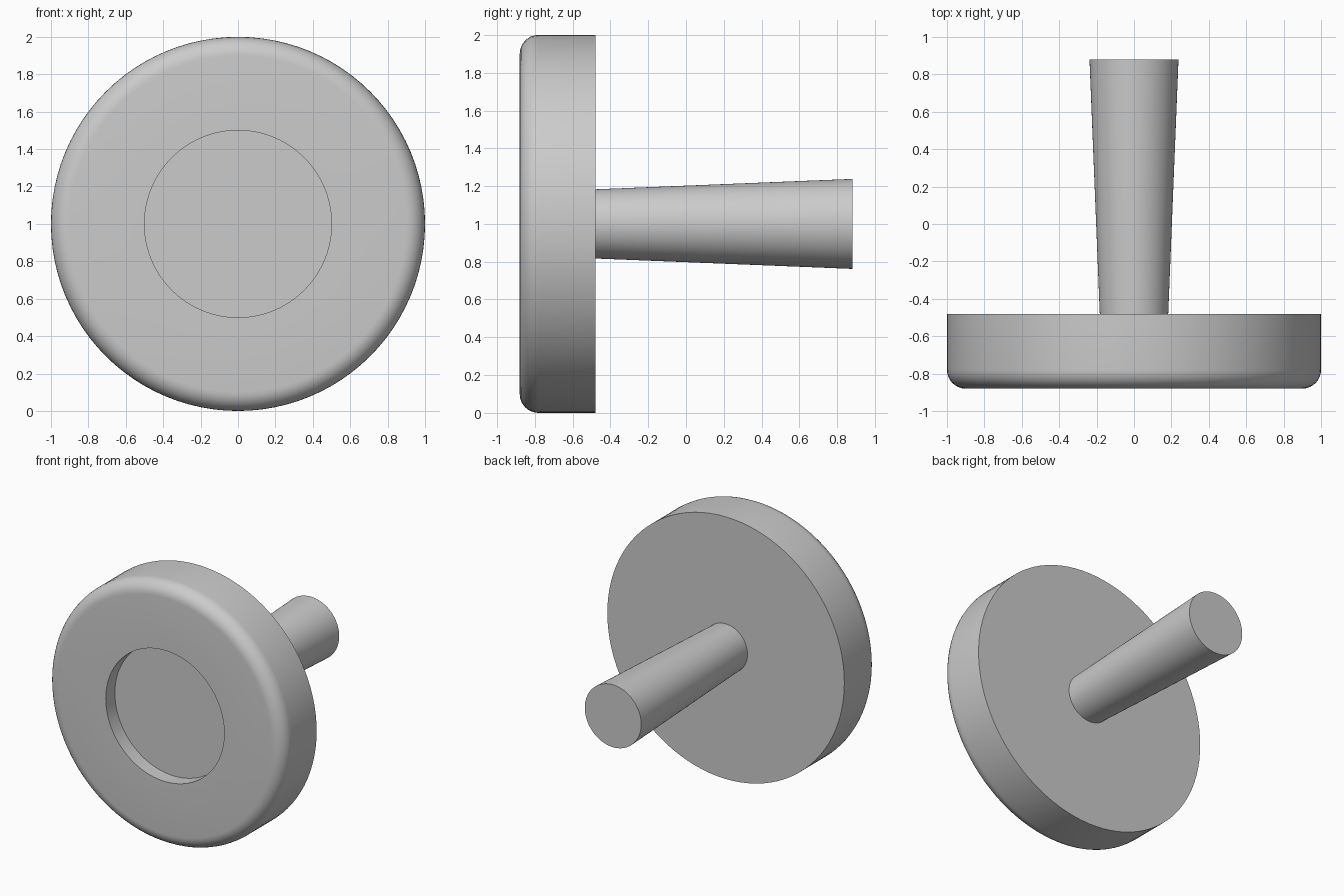
import bpy, bmesh
from math import sin, cos, pi, radians

if "Cube" in bpy.data.objects:
    bpy.data.objects.remove(bpy.data.objects["Cube"])

SEGMENTS = 96
AXIS_Z = 1.0


def lathe(name, profile):
    """Spin (radius, y) points around the horizontal y axis; ends on axis are closed."""
    bm = bmesh.new()
    rings = []
    for r, y in profile:
        if r == 0:
            rings.append([bm.verts.new((0, y, AXIS_Z))])
        else:
            rings.append([bm.verts.new((r * cos(2 * pi * i / SEGMENTS), y,
                                        AXIS_Z + r * sin(2 * pi * i / SEGMENTS)))
                          for i in range(SEGMENTS)])
    for a, b in zip(rings, rings[1:]):
        for i in range(SEGMENTS):
            j = (i + 1) % SEGMENTS
            if len(a) == 1:
                bm.faces.new((a[0], b[i], b[j]))
            elif len(b) == 1:
                bm.faces.new((a[i], a[j], b[0]))
            else:
                bm.faces.new((a[i], a[j], b[j], b[i]))
    bmesh.ops.recalc_face_normals(bm, faces=bm.faces)
    mesh = bpy.data.meshes.new(name)
    bm.to_mesh(mesh)
    bm.free()
    obj = bpy.data.objects.new(name, mesh)
    bpy.context.collection.objects.link(obj)
    bpy.ops.object.select_all(action='DESELECT')
    obj.select_set(True)
    bpy.context.view_layer.objects.active = obj
    bpy.ops.object.shade_smooth_by_angle(angle=radians(30))
    return obj


# Head: disc with a round recess in front and a rounded front rim
front, back, fillet = -0.88, -0.48, 0.1
rim = [(1 - fillet + fillet * sin(t * pi / 16), front + fillet - fillet * cos(t * pi / 16))
       for t in range(9)]
lathe("disc_head", [(0, front + 0.11), (0.5, front + 0.11), (0.5, front)]
      + rim + [(1, back), (0, back)])

# Stem: flares slightly toward its free end
lathe("tapered_stem", [(0, back), (0.183, back), (0.238, 0.88), (0, 0.88)])
